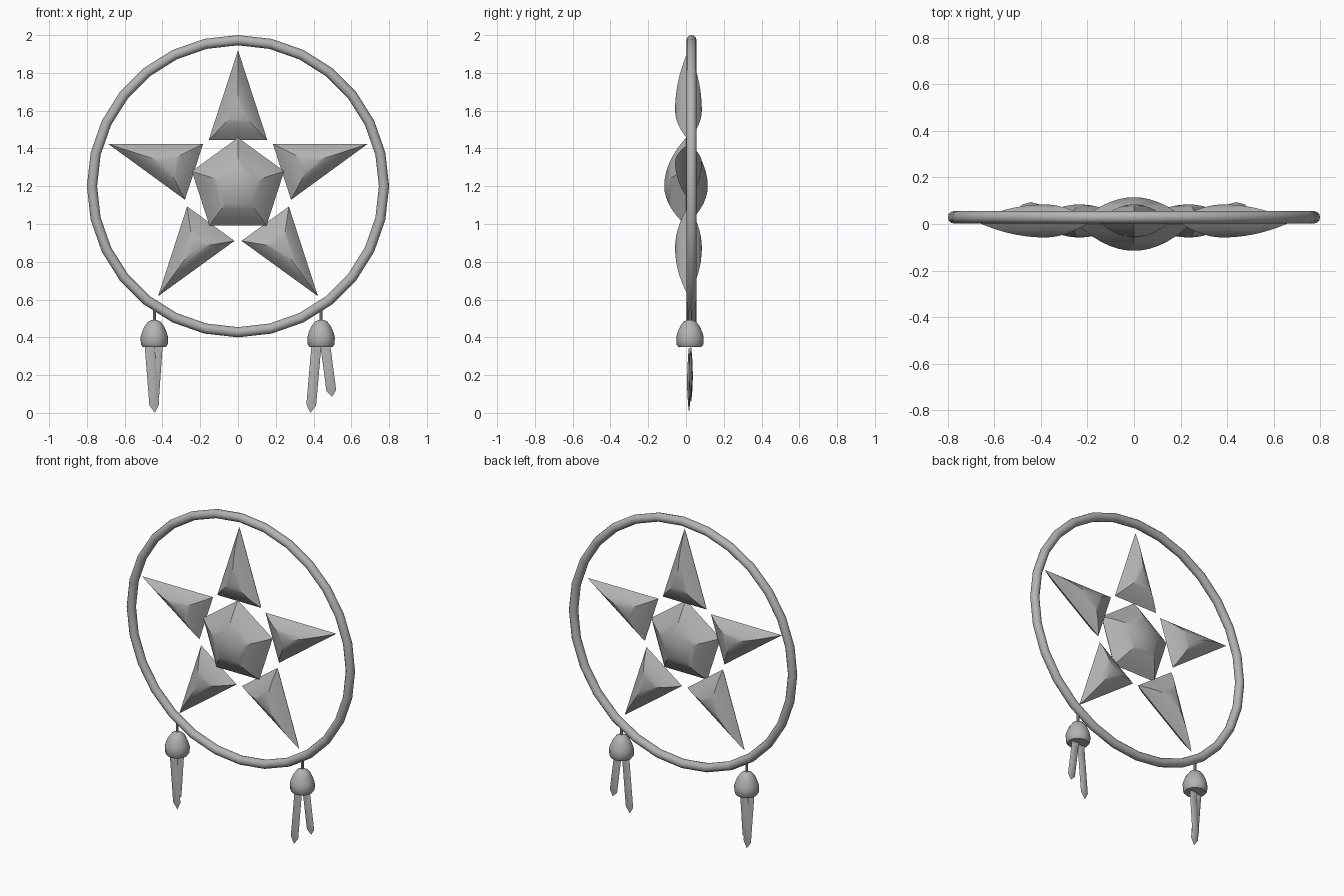
import bpy, bmesh, math
from mathutils import Matrix, Vector

cube = bpy.data.objects.get("Cube")
if cube:
    bpy.data.objects.remove(cube, do_unlink=True)

grey = bpy.data.materials.new("plain grey")
grey.use_nodes = True
colour = (0.45, 0.45, 0.45, 1)
grey.diffuse_color = colour
grey.node_tree.nodes["Principled BSDF"].inputs["Base Color"].default_value = colour

CENTRE_Z = 1.2


def finish(name, bm, angle=30):
    bmesh.ops.recalc_face_normals(bm, faces=bm.faces)
    mesh = bpy.data.meshes.new(name)
    bm.to_mesh(mesh)
    bm.free()
    mesh.materials.append(grey)
    mesh.shade_smooth()
    mesh.set_sharp_from_angle(angle=math.radians(angle))
    obj = bpy.data.objects.new(name, mesh)
    bpy.context.collection.objects.link(obj)
    return obj


def lens(name, outline, bulge, y, steps=7):
    """Polygon in the xz plane, puffed out to the front and the back."""
    bm = bmesh.new()
    n = len(outline)
    mid = sum((Vector(p) for p in outline), Vector((0, 0))) / n

    def ring(s, side):
        depth = y + side * bulge * (1 - s * s)
        pts = [mid + (Vector(p) - mid) * s for p in outline]
        return [bm.verts.new((p.x, depth, p.y)) for p in pts]

    rim = ring(1, 1)
    for side in (-1, 1):
        outer = rim
        for k in range(steps - 1, 0, -1):
            inner = ring(k / steps, side)
            for i in range(n):
                j = (i + 1) % n
                bm.faces.new((outer[i], outer[j], inner[j], inner[i]))
            outer = inner
        apex = bm.verts.new((mid.x, y + side * bulge, mid.y))
        for i in range(n):
            bm.faces.new((outer[i], outer[(i + 1) % n], apex))
    return finish(name, bm)


def lathe(name, profile, x, y, sides):
    """Closed solid turned about a vertical axis."""
    bm = bmesh.new()
    rings = []
    for r, z in profile:
        turns = [math.tau * i / sides for i in range(sides)]
        rings.append([bm.verts.new((x + r * math.cos(a), y + r * math.sin(a), z))
                      for a in turns])
    for low, high in zip(rings, rings[1:]):
        for i in range(sides):
            j = (i + 1) % sides
            bm.faces.new((low[i], low[j], high[j], high[i]))
    bm.faces.new(rings[0])
    bm.faces.new(rings[-1])
    return finish(name, bm, 40)


# Round hoop
bm = bmesh.new()
MAJOR, MINOR, SEGS, SIDES = 0.773, 0.027, 28, 12
hoop = []
for i in range(SEGS):
    a = math.tau * i / SEGS
    loop = []
    for k in range(SIDES):
        b = math.tau * k / SIDES
        r = MAJOR + MINOR * math.cos(b)
        loop.append(bm.verts.new((r * math.sin(a), 0.029 + MINOR * math.sin(b),
                                  CENTRE_Z + r * math.cos(a))))
    hoop.append(loop)
for i in range(SEGS):
    a, b = hoop[i], hoop[(i + 1) % SEGS]
    for k in range(SIDES):
        m = (k + 1) % SIDES
        bm.faces.new((a[k], a[m], b[m], b[k]))
finish("hoop", bm, 40)

# Domed pentagon in the middle
pentagon = [(0.257 * math.sin(math.tau * i / 5), CENTRE_Z + 0.257 * math.cos(math.tau * i / 5))
            for i in range(5)]
lens("star_centre", pentagon, 0.115, 0.0)

# Five star points
point = [Vector((-0.155, 0.245)), Vector((0.155, 0.245)), Vector((0, 0.72))]
for i in range(5):
    turn = Matrix.Rotation(math.tau * i / 5, 2)
    shape = [turn @ p + Vector((0, CENTRE_Z)) for p in point]
    lens(f"star_point_{i + 1}", shape, 0.071, 0.013)


# Tassels: cord, bell cap and two flat streamers each
def streamer(name, top_x, tip_x, tip_z, y):
    top = Vector((top_x, 0.355))
    tip = Vector((tip_x, tip_z))
    along = tip - top
    across = Vector((-along.y, along.x)).normalized()
    shoulder = top + along * 0.88
    outline = [top - across * 0.026, top + across * 0.026,
               shoulder + across * 0.026, tip, shoulder - across * 0.026]
    lens(name, outline, 0.01, y, 4)


CAP = [(0.062, 0.35), (0.071, 0.362), (0.073, 0.4), (0.066, 0.425),
       (0.052, 0.458), (0.034, 0.482), (0.012, 0.493)]
TASSELS = {
    "right": (-0.443, [(-0.468, -0.44, 0.0), (-0.425, -0.446, 0.05)]),
    "left": (0.44, [(0.415, 0.384, 0.0), (0.463, 0.498, 0.085)]),
}
for side, (x, strips) in TASSELS.items():
    lathe(f"{side}_cord", [(0.008, 0.48), (0.008, 0.57)], x, 0.021, 8)
    lathe(f"{side}_cap", CAP, x, 0.021, 12)
    for i, (top_x, tip_x, tip_z) in enumerate(strips):
        streamer(f"{side}_streamer_{i + 1}", top_x, tip_x, tip_z, 0.016 + 0.01 * i)
